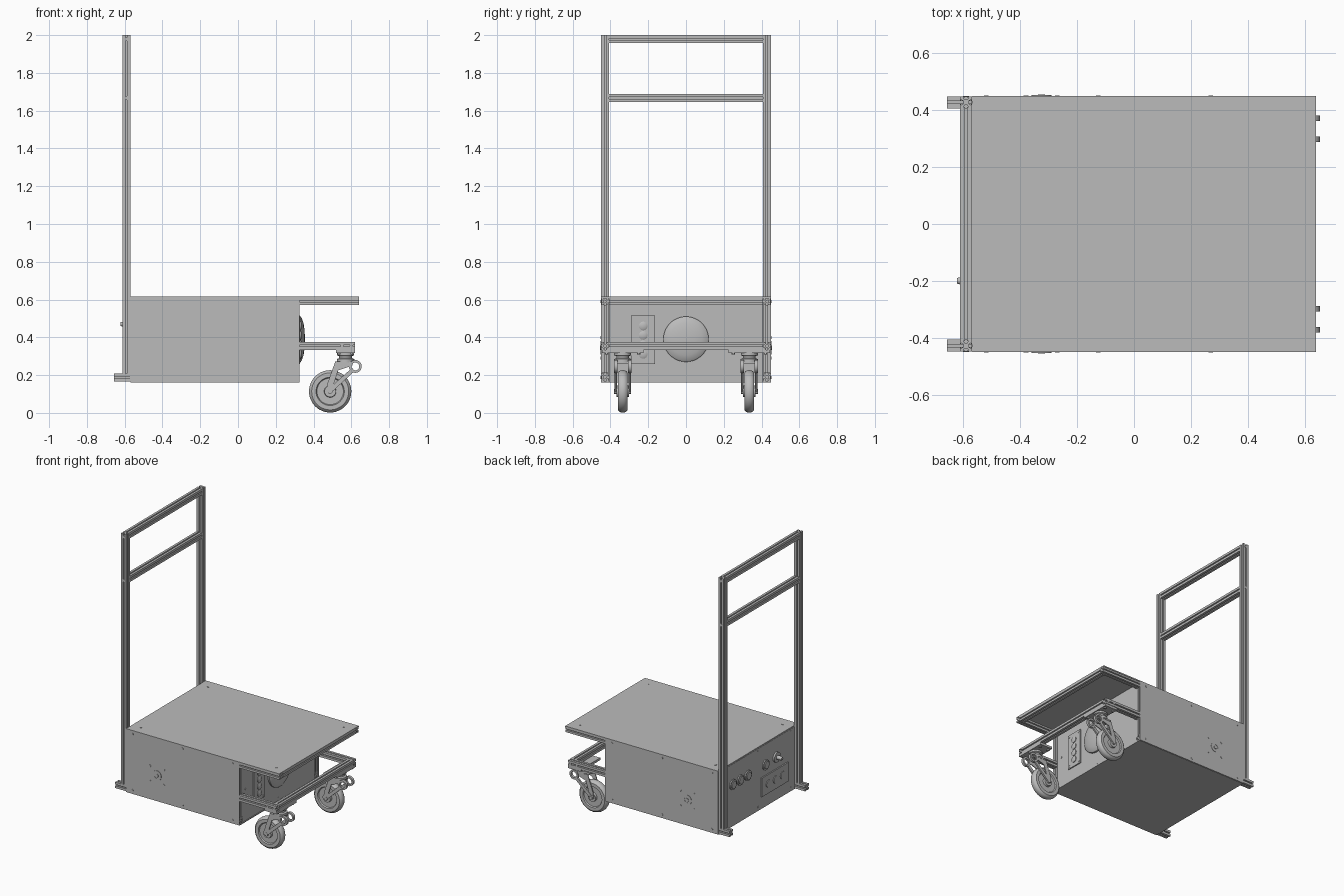
import bpy, bmesh, math
from mathutils import Vector, Matrix

old = bpy.data.objects.get("Cube")
if old:
    bpy.data.objects.remove(old, do_unlink=True)

grey = bpy.data.materials.new("plain grey")
grey.use_nodes = True
COLOR = (0.5, 0.5, 0.5, 1)
grey.diffuse_color = COLOR
grey.node_tree.nodes["Principled BSDF"].inputs["Base Color"].default_value = COLOR
X, Y, Z = Vector((1, 0, 0)), Vector((0, 1, 0)), Vector((0, 0, 1))


def finish(name, bm, smooth=False):
    bmesh.ops.recalc_face_normals(bm, faces=bm.faces)
    mesh = bpy.data.meshes.new(name)
    bm.to_mesh(mesh)
    bm.free()
    mesh.materials.append(grey)
    ob = bpy.data.objects.new(name, mesh)
    bpy.context.collection.objects.link(ob)
    if smooth:
        bpy.ops.object.select_all(action='DESELECT')
        ob.select_set(True)
        bpy.context.view_layer.objects.active = ob
        bpy.ops.object.shade_smooth_by_angle(angle=math.radians(35))
    return ob


def box(name, lo, hi):
    lo, hi = Vector(lo), Vector(hi)
    bm = bmesh.new()
    m = Matrix.Translation((lo + hi) / 2) @ Matrix.Diagonal((*(hi - lo), 1))
    bmesh.ops.create_cube(bm, size=1, matrix=m)
    return finish(name, bm)


def lathe(name, profile, center, axis, steps=32):
    """Revolve (radius, distance along axis) points around an axis."""
    bm = bmesh.new()
    verts = [bm.verts.new((r, 0, h)) for r, h in profile]
    edges = [bm.edges.new(p) for p in zip(verts, verts[1:])]
    bmesh.ops.spin(bm, geom=verts + edges, cent=(0, 0, 0), axis=Z,
                   angle=math.tau, steps=steps)
    bmesh.ops.remove_doubles(bm, verts=bm.verts, dist=0.0001)
    turn = Z.rotation_difference(axis).to_matrix().to_4x4()
    bm.transform(Matrix.Translation(center) @ turn)
    return finish(name, bm, True)


def disc(name, center, axis, r, h, steps=24):
    return lathe(name, [(0, 0), (r, 0), (r, h), (0, h)], center, axis, steps)


def prism(name, points, y0, y1):
    """Extrude an x-z outline along y."""
    bm = bmesh.new()
    face = bm.faces.new([bm.verts.new((x, y0, z)) for x, z in points])
    out = bmesh.ops.extrude_face_region(bm, geom=[face])
    bmesh.ops.translate(bm, vec=(0, y1 - y0, 0),
                        verts=[v for v in out["geom"] if isinstance(v, bmesh.types.BMVert)])
    return finish(name, bm)


# Slotted extrusion: one side of the outline, turned four times
SIDE = [(1, -.2), (.8, -.2), (.8, -.45), (.45, -.2), (.45, .2),
        (.8, .45), (.8, .2), (1, .2), (1, 1)]


def rail(name, start, end, half=0.021):
    start, end = Vector(start), Vector(end)
    bm = bmesh.new()
    ring = []
    for k in range(4):
        rot = Matrix.Rotation(k * math.pi / 2, 3, 'Z')
        ring += [bm.verts.new(rot @ Vector((a * half, b * half, 0))) for a, b in SIDE]
    out = bmesh.ops.extrude_face_region(bm, geom=[bm.faces.new(ring)])
    bmesh.ops.translate(bm, vec=(0, 0, (end - start).length),
                        verts=[v for v in out["geom"] if isinstance(v, bmesh.types.BMVert)])
    turn = Z.rotation_difference(end - start).to_matrix().to_4x4()
    bm.transform(Matrix.Translation(start) @ turn)
    return finish(name, bm)


# Body shell
box("deck_plate", (-.57, -.45, .606), (.64, .45, .615))
box("bottom_plate", (-.57, -.445, .16), (.325, .445, .167))
box("front_end_panel", (.312, -.405, .165), (.32, .405, .606))
box("rear_end_panel", (-.572, -.445, .165), (-.566, .445, .606))
for x in (-.5, .57):
    for y in (-.38, .38):
        disc("deck_screw", (x, y, .614), Z, .008, .003, 12)

# Handle frame
for z in (1.979, 1.667):
    rail("handle_crossbar", (-.591, -.408, z), (-.591, .408, z))

# Parts repeated on both sides
for s in (-1, 1):
    y = s * .428
    out = Y * s
    box("side_panel", (-.57, s * .4475 - .0025, .162), (.325, s * .4475 + .0025, .606))
    rail("handle_post", (-.591, y, .208), (-.591, y, 2))
    rail("bottom_rail", (-.657, y, .188), (.322, y, .188))
    rail("deck_rail", (-.565, y, .59), (.64, y, .59), .019)
    rail("corner_post", (.302, y, .21), (.302, y, .57), .019)
    rail("caster_side_rail", (.28, y, .355), (.62, y, .355))
    for x in (-.52, -.125, .27):
        for z in (.187, .59):
            disc("side_screw", (x, s * .449, z), out, .008, .003, 12)
    for x in (.55, .6):
        disc("rail_bolt", (x, s * .447, .355), out, .009, .004, 12)
    for z in (1.979, 1.667):
        disc("handle_bolt", (-.591, s * .447, z), out, .01, .004, 12)
    # Drive hub with four bolts
    hub = Vector((-.325, s * .449, .345))
    lathe("drive_hub", [(.035, 0), (.035, .004), (.02, .004), (.02, .002),
                        (.012, .002), (.012, .006), (0, .006)], hub, out)
    for dx in (-.055, .055):
        for dz in (-.055, .055):
            disc("hub_bolt", hub + Vector((dx, 0, dz)), out, .008, .003, 12)

rail("deck_front_rail", (.621, -.408, .59), (.621, .408, .59), .019)
rail("caster_crossbar", (.599, -.407, .355), (.599, .407, .355))

# Front end panel: domed bumper, indicator plate and screws
lathe("round_dome", [(.12, 0), (.12, .012), (.112, .018), (.085, .027),
                     (.05, .032), (0, .035)], (.32, 0, .39), X, 48)
box("indicator_plate", (.318, -.29, .26), (.328, -.165, .515))
for z in (.46, .41, .36, .31):
    lathe("indicator", [(.023, 0), (.023, .006), (.016, .01), (0, .01)],
          (.327, -.227, z), X, 24)
for y in (-.275, -.18):
    for z in (.275, .5):
        disc("plate_screw", (.327, y, z), X, .007, .003, 12)
for y, z in ((-.37, .39), (.37, .39), (0, .185), (0, .59)):
    disc("panel_screw", (.319, y, z), X, .008, .003, 12)

# Rear end panel: knobs, socket plate and screws
for y in (.29, .205, .12, -.08):
    lathe("rear_socket", [(.036, 0), (.036, .008), (.026, .008), (.026, .014),
                          (0, .014)], (-.572, y, .46), -X)
lathe("rear_button", [(.036, 0), (.036, .012), (.014, .012), (.014, .035),
                      (.01, .05), (0, .05)], (-.572, -.2, .47), -X)
box("socket_plate", (-.581, -.33, .25), (-.572, -.03, .385))
for y in (-.1, -.18, -.26):
    disc("plate_socket", (-.58, y, .32), -X, .026, .006)
for y in (-.37, 0, .37):
    for z in (.187, .59):
        disc("rear_screw", (-.571, y, z), -X, .008, .003, 12)

# Swivel casters
for s in (-1, 1):
    c = s * .335
    box("caster_plate", (.52, c - .11, .318), (.62, c + .11, .334))
    lathe("swivel_head", [(0, .33), (.045, .33), (.045, .305), (.034, .3), (.034, .29),
                          (.046, .285), (.046, .268), (0, .268)], (.57, c, 0), Z)
    for x in (.535, .605):
        for dy in (-.085, .085):
            disc("plate_bolt", (x, c + dy, .32), -Z, .01, .01, 6)
    # Tyre with rounded shoulders, recessed rim and hub
    half = [(0, .033), (.03, .033), (.032, .018), (.07, .018), (.075, .026),
            (.098, .026), (.108, .018), (.112, .007)]
    lathe("caster_wheel", half + [(r, -h) for r, h in reversed(half)],
          (.488, c, .114), Y, 48)
    disc("axle", (.488, c - .045, .114), Y, .013, .09, 16)
    box("fork_crown", (.515, c - .042, .262), (.61, c + .042, .272))
    for t in (-1, 1):
        y = c + t * .037
        prism("fork_leg", [(.515, .272), (.61, .272), (.606, .25), (.53, .225),
                           (.492, .105), (.468, .11), (.475, .16)], y - .003, y + .003)
        prism("spring_arm", [(.478, .126), (.492, .106), (.618, .222), (.604, .238)],
              y - .006, y + .006)
        lathe("spring_ring", [(.034, -.009), (.034, .009), (.021, .009), (.021, -.009),
                              (.034, -.009)], (.621, y, .246), Y, 24)
